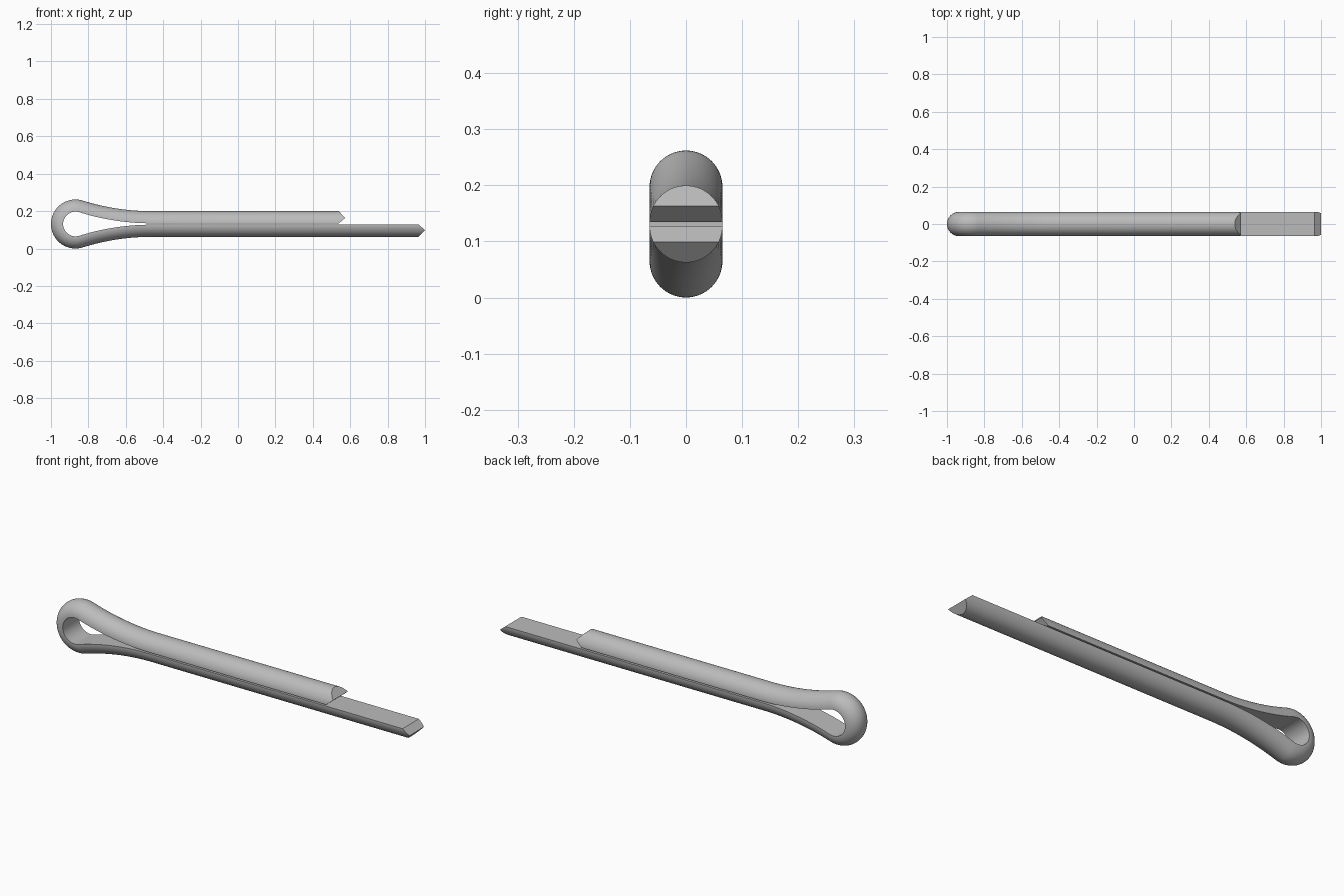
import bpy, bmesh
from math import sin, cos, pi, asin
from mathutils import Vector

cube = bpy.data.objects.get("Cube")
if cube:
    bpy.data.objects.remove(cube)

RADIUS = 0.065            # half-round wire radius
GAP = 0.0035              # half the gap between the legs
EYE = 0.066               # inner radius of the eye
MID = EYE + RADIUS        # height of the centre line
EYE_X = -1 + MID
LEG_X = -0.46             # where the legs become straight
TIPS = {1: 0.573, -1: 1.0}   # end of the upper and lower leg
RIDGE, CHAMFER = 0.029, 0.034

# Neck arc tangent to both the eye and the straight leg
run = LEG_X - EYE_X
BEND = (run**2 + GAP**2 - EYE**2) / (2 * (EYE - GAP))
slope = asin(run / (BEND + EYE))


def half_path():
    """Inner face from leg tip to eye, as (x, height, normal) of the upper side."""
    pts = [(TIPS[1], GAP, Vector((0, 0, 1)))]
    for i in range(17):
        a = slope * i / 16
        pts.append((LEG_X - BEND * sin(a), GAP + BEND * (1 - cos(a)),
                    Vector((sin(a), 0, cos(a)))))
    steps = 28
    for i in range(1, steps + 1):
        a = pi / 2 - slope + (pi / 2 + slope) * i / steps
        pts.append((EYE_X + EYE * cos(a), EYE * sin(a),
                    Vector((cos(a), 0, sin(a)))))
    return pts


# Full path: upper half, then its mirror image
upper = half_path()
lower = [(x, -h, Vector((n.x, 0, -n.z))) for x, h, n in reversed(upper[:-1])]
lower[-1] = (TIPS[-1], -GAP, Vector((0, 0, -1)))

# Sweep the half-round section
bm = bmesh.new()
SEG = 28
rings = []
for x, h, n in upper + lower:
    base = Vector((x, 0, MID + h))
    rings.append([bm.verts.new(base + n * RADIUS * sin(pi * k / SEG)
                               + Vector((0, RADIUS * cos(pi * k / SEG), 0)))
                  for k in range(SEG + 1)])
for a, b in zip(rings, rings[1:]):
    for k in range(SEG + 1):
        j = (k + 1) % (SEG + 1)
        bm.faces.new((a[k], a[j], b[j], b[k]))
bm.faces.new(rings[0])
bm.faces.new(rings[-1])

# Cut each leg end to a chisel tip
for side, tip in TIPS.items():
    ridge = Vector((tip, 0, MID + side * (GAP + RIDGE)))
    for toward, rise in ((1, RADIUS - RIDGE), (-1, RIDGE)):
        faces = [f for f in bm.faces if f.calc_center_median().x > 0
                 and (f.calc_center_median().z - MID) * side > 0]
        geom = set(faces)
        for f in faces:
            geom.update(f.verts)
            geom.update(f.edges)
        normal = Vector((rise, 0, side * toward * CHAMFER)).normalized()
        cut = bmesh.ops.bisect_plane(bm, geom=list(geom), dist=1e-6, plane_co=ridge,
                                     plane_no=normal, clear_outer=True)
        rim = [e for e in cut["geom_cut"]
               if isinstance(e, bmesh.types.BMEdge) and e.is_boundary]
        bmesh.ops.edgeloop_fill(bm, edges=rim)

bmesh.ops.recalc_face_normals(bm, faces=bm.faces[:])
mesh = bpy.data.meshes.new("split_pin")
bm.to_mesh(mesh)
bm.free()
pin = bpy.data.objects.new("split_pin", mesh)
bpy.context.collection.objects.link(pin)

# Plain steel
steel = bpy.data.materials.new("steel_grey")
steel.use_nodes = True
colour = (0.5, 0.5, 0.5, 1)
steel.diffuse_color = colour
steel.node_tree.nodes["Principled BSDF"].inputs["Base Color"].default_value = colour
mesh.materials.append(steel)

bpy.ops.object.select_all(action="DESELECT")
pin.select_set(True)
bpy.context.view_layer.objects.active = pin
bpy.ops.object.shade_smooth_by_angle(angle=pi / 6)
